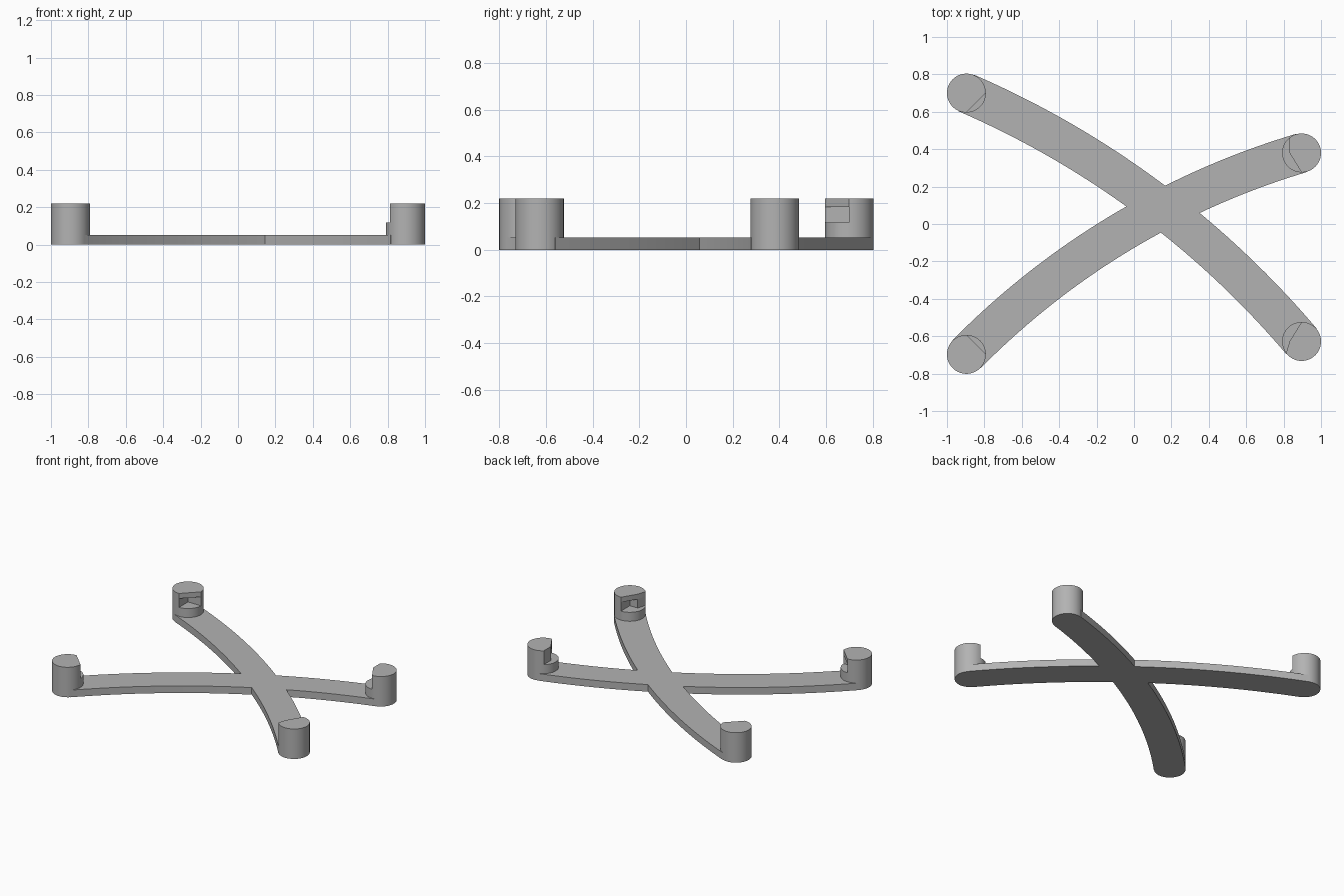
import bpy, bmesh, math
from mathutils import Vector

if "Cube" in bpy.data.objects:
    bpy.data.objects.remove(bpy.data.objects["Cube"])

R, POST_H, ARM_H, ARM_W = 0.104, 0.22, 0.052, 0.106
LEDGE, LIP = 0.118, 0.183

gray = bpy.data.materials.new("light gray")
gray.use_nodes = True
gray.diffuse_color = (0.45, 0.45, 0.45, 1)
gray.node_tree.nodes["Principled BSDF"].inputs["Base Color"].default_value = gray.diffuse_color


def prism(name, outline, z0, z1, at=(0, 0)):
    """Extrude a flat outline from z0 to z1."""
    bm = bmesh.new()
    face = bm.faces.new([bm.verts.new((x + at[0], y + at[1], z0)) for x, y in outline])
    top = bmesh.ops.extrude_face_region(bm, geom=[face])["geom"]
    bmesh.ops.translate(bm, vec=(0, 0, z1 - z0),
                        verts=[v for v in top if isinstance(v, bmesh.types.BMVert)])
    bmesh.ops.recalc_face_normals(bm, faces=bm.faces)
    mesh = bpy.data.meshes.new(name)
    bm.to_mesh(mesh)
    bm.free()
    mesh.materials.append(gray)
    obj = bpy.data.objects.new(name, mesh)
    bpy.context.collection.objects.link(obj)
    return obj


def select(obj):
    bpy.ops.object.select_all(action="DESELECT")
    obj.select_set(True)
    bpy.context.view_layer.objects.active = obj


def combine(obj, other, operation):
    """Apply a boolean and discard the second object."""
    mod = obj.modifiers.new("cut", "BOOLEAN")
    mod.operation, mod.object, mod.solver = operation, other, "EXACT"
    select(obj)
    bpy.ops.object.modifier_apply(modifier=mod.name)
    bpy.data.objects.remove(other)


def arc_band(a, b, c, steps=40):
    """Outline of a constant-width band along the arc through a, b, c."""
    a, b, c = Vector(a), Vector(b), Vector(c)
    u, v = b - a, c - a
    d = 2 * (u.x * v.y - u.y * v.x)
    centre = a + Vector((v.y * u.length_squared - u.y * v.length_squared,
                         u.x * v.length_squared - v.x * u.length_squared)) / d
    radius = (a - centre).length
    t0 = math.atan2(a.y - centre.y, a.x - centre.x)
    t1 = math.atan2(c.y - centre.y, c.x - centre.x)
    t1 = t0 + (t1 - t0 + math.pi) % (2 * math.pi) - math.pi
    angles = [t0 + (t1 - t0) * i / steps for i in range(steps + 1)]

    def edge(r):
        return [(centre.x + r * math.cos(t), centre.y + r * math.sin(t)) for t in angles]
    return edge(radius + ARM_W) + edge(radius - ARM_W)[::-1]


# Post centres and the point where the arms cross
back_right, front_right = (-0.896, 0.7), (-0.896, -0.697)
back_left, front_left = (0.896, 0.38), (0.896, -0.628)
crossing = (0.155, 0.08)

# Curved crossing arms, fused into one piece
arms = prism("crossed_arms", arc_band(back_right, crossing, front_left), 0, ARM_H)
arm = prism("second_arm", arc_band(front_right, crossing, back_left), 0, ARM_H)
combine(arms, arm, "UNION")

# Slot outlines around each post centre, without the inner corner
square_slot = [(R, 0), (0.2, 0), (0.2, -0.2), (0, -0.2), (0, -R)]


def stepped_slot(lean):
    return [(-0.064, 0), (-0.064 - lean, 0.2), (-0.2, 0.2), (-0.2, -0.2), (0, -0.2), (0, -R)]


posts = [("back_right_post", back_right, square_slot, 1),
         ("front_right_post", front_right, square_slot, -1),
         ("back_left_post", back_left, stepped_slot(0), 1),
         ("front_left_post", front_left, stepped_slot(0.06), -1)]

# Corner posts: a slot with an inner corner, and a lip cut straight across above it
circle = [(R * math.cos(t), R * math.sin(t)) for t in (math.tau * i / 64 for i in range(64))]
parts = [arms]
for name, at, slot, side in posts:
    post = prism(name, circle, 0, POST_H, at)
    path = [(x, y * side) for x, y in slot]
    combine(post, prism("slot_cutter", path + [(0, 0)], LEDGE, LIP, at), "DIFFERENCE")
    combine(post, prism("lip_cutter", path, LEDGE, POST_H + 0.1, at), "DIFFERENCE")
    parts.append(post)

for obj in parts:
    select(obj)
    bpy.ops.object.shade_smooth_by_angle(angle=math.radians(30))
